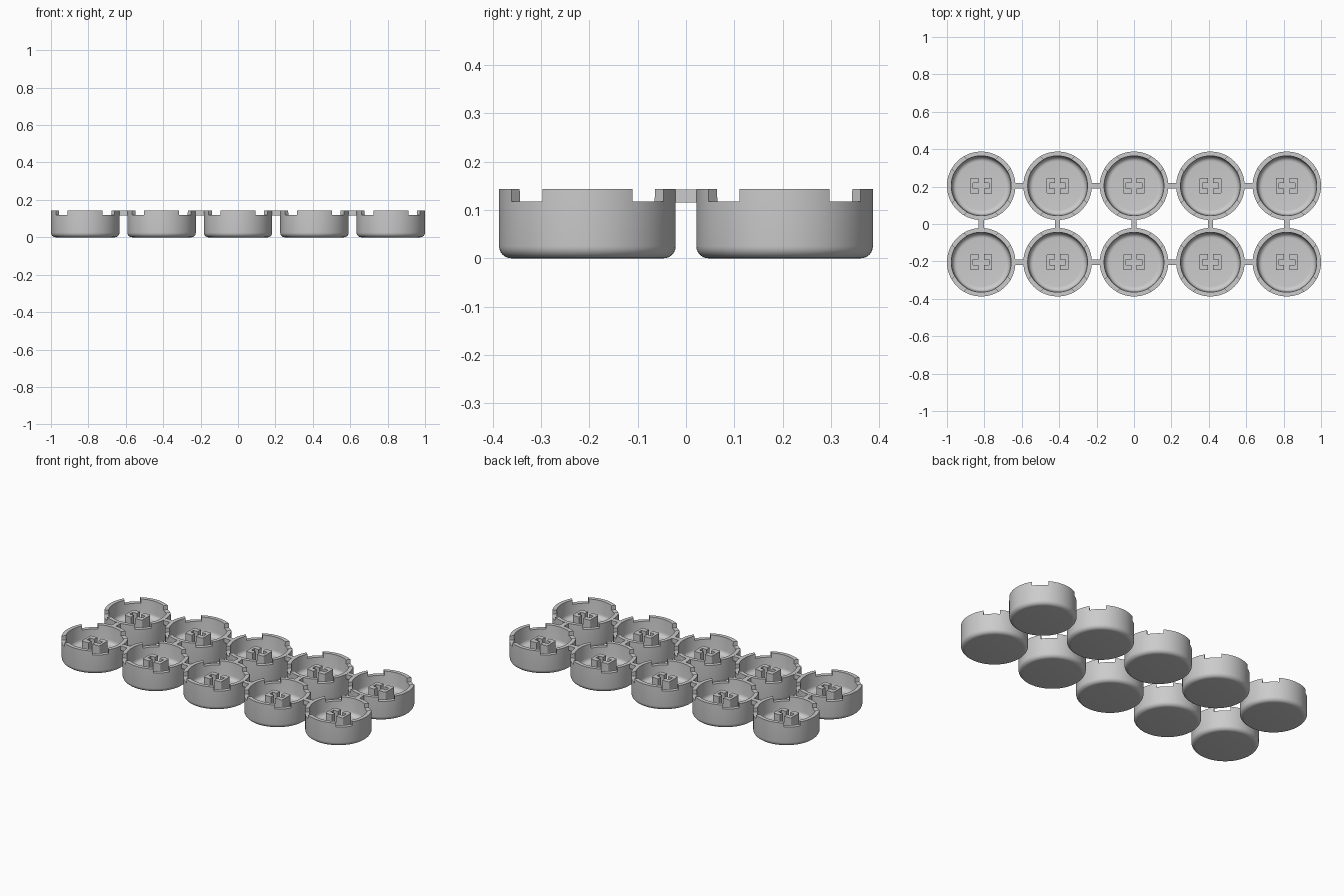
import bpy, bmesh, math
from mathutils import Matrix, Vector

cube = bpy.data.objects.get("Cube")
if cube:
    bpy.data.objects.remove(cube)

PITCH, RADIUS, TOP, NOTCH, FLOOR = 0.4085, 0.183, 0.143, 0.118, 0.04
SEGMENTS = 96

grey = bpy.data.materials.new("plain grey")
grey.use_nodes = True
colour = (0.6, 0.6, 0.6, 1)
grey.diffuse_color = colour
grey.node_tree.nodes["Principled BSDF"].inputs["Base Color"].default_value = colour


def add_object(name, bm):
    bmesh.ops.recalc_face_normals(bm, faces=bm.faces)
    mesh = bpy.data.meshes.new(name)
    bm.to_mesh(mesh)
    bm.free()
    mesh.materials.append(grey)
    obj = bpy.data.objects.new(name, mesh)
    bpy.context.collection.objects.link(obj)
    return obj


def add_box(bm, size, centre, angle=0):
    matrix = Matrix.Rotation(angle, 4, "Z") @ Matrix.Translation(centre) @ Matrix.Diagonal((*size, 1))
    bmesh.ops.create_cube(bm, size=1, matrix=matrix)


def arc(cx, cz, r, start, end, steps=6):
    angles = [math.radians(start + (end - start) * i / steps) for i in range(steps + 1)]
    return [(cx + r * math.cos(a), cz + r * math.sin(a)) for a in angles]


def smooth(obj):
    bpy.ops.object.select_all(action="DESELECT")
    obj.select_set(True)
    bpy.context.view_layer.objects.active = obj
    bpy.ops.object.shade_smooth_by_angle(angle=math.radians(30))


# Cup: a turned profile with rounded outer and inner bottom corners
profile = [(0, 0)] + arc(RADIUS - 0.025, 0.025, 0.025, -90, 0)
profile += [(RADIUS, TOP), (0.16, TOP)]
profile += arc(0.13, FLOOR + 0.025, 0.025, 0, -90) + [(0, FLOOR)]
bm = bmesh.new()
verts = [bm.verts.new((r, 0, z)) for r, z in profile]
edges = [bm.edges.new(pair) for pair in zip(verts, verts[1:])]
bmesh.ops.spin(bm, geom=verts + edges, cent=(0, 0, 0), axis=(0, 0, 1),
               angle=math.tau, steps=SEGMENTS)
bmesh.ops.remove_doubles(bm, verts=bm.verts, dist=1e-5)
cup = add_object("cup", bm)

# Four diagonal notches in the rim
bm = bmesh.new()
for i in range(4):
    add_box(bm, (0.1, 0.09, 0.1), (0.17, 0, NOTCH + 0.05), math.radians(45 + 90 * i))
cutter = add_object("notch_cutter", bm)
cutter.hide_render = True
cut = cup.modifiers.new("notches", "BOOLEAN")
cut.operation = "DIFFERENCE"
cut.solver = "EXACT"
cut.object = cutter
bpy.context.view_layer.objects.active = cup
bpy.ops.object.modifier_apply(modifier=cut.name)
bpy.data.objects.remove(cutter)
smooth(cup)

# Stem: two C-shaped halves that leave a cross-shaped socket
HALF_SLOT, SOCKET, WIDTH, DEPTH, STEM_TOP = 0.014, 0.043, 0.059, 0.043, 0.12
corner = 0.008
upper = [(SOCKET, 0), (SOCKET, HALF_SLOT), (HALF_SLOT, HALF_SLOT), (HALF_SLOT, DEPTH)]
upper += arc(WIDTH - corner, DEPTH - corner, corner, 90, 0, 4)
outline = upper + [(x, -y) for x, y in reversed(upper) if y > 0]
bm = bmesh.new()
for side in (1, -1):
    face = bm.faces.new([bm.verts.new((side * x, y, FLOOR - 0.005)) for x, y in outline])
    lifted = bmesh.ops.extrude_face_region(bm, geom=[face])["geom"]
    bmesh.ops.translate(bm, verts=[v for v in lifted if isinstance(v, bmesh.types.BMVert)],
                        vec=(0, 0, STEM_TOP - FLOOR + 0.005))
stem = add_object("stem", bm)
smooth(stem)

# Two rows of five caps sharing the same meshes
for row in range(2):
    for column in range(5):
        place = Vector(((column - 2) * PITCH, (row - 0.5) * PITCH, 0))
        for part in (cup, stem):
            copy = part.copy()
            copy.name = f"{part.name}_row{row + 1}_{column + 1}"
            copy.location = place
            bpy.context.collection.objects.link(copy)
bpy.data.objects.remove(cup)
bpy.data.objects.remove(stem)

# Connecting bars between neighbouring rims
LENGTH, BAR, HEIGHT = PITCH - 2 * RADIUS + 0.02, 0.028, TOP - 0.116
bar_z = TOP - HEIGHT / 2 - 0.0005
bm = bmesh.new()
for column in range(5):
    add_box(bm, (BAR, LENGTH, HEIGHT), ((column - 2) * PITCH, 0, bar_z))
for column in range(4):
    for side in (-1, 1):
        add_box(bm, (LENGTH, BAR, HEIGHT), ((column - 1.5) * PITCH, side * PITCH / 2, bar_z))
add_object("connecting_bars", bm)
